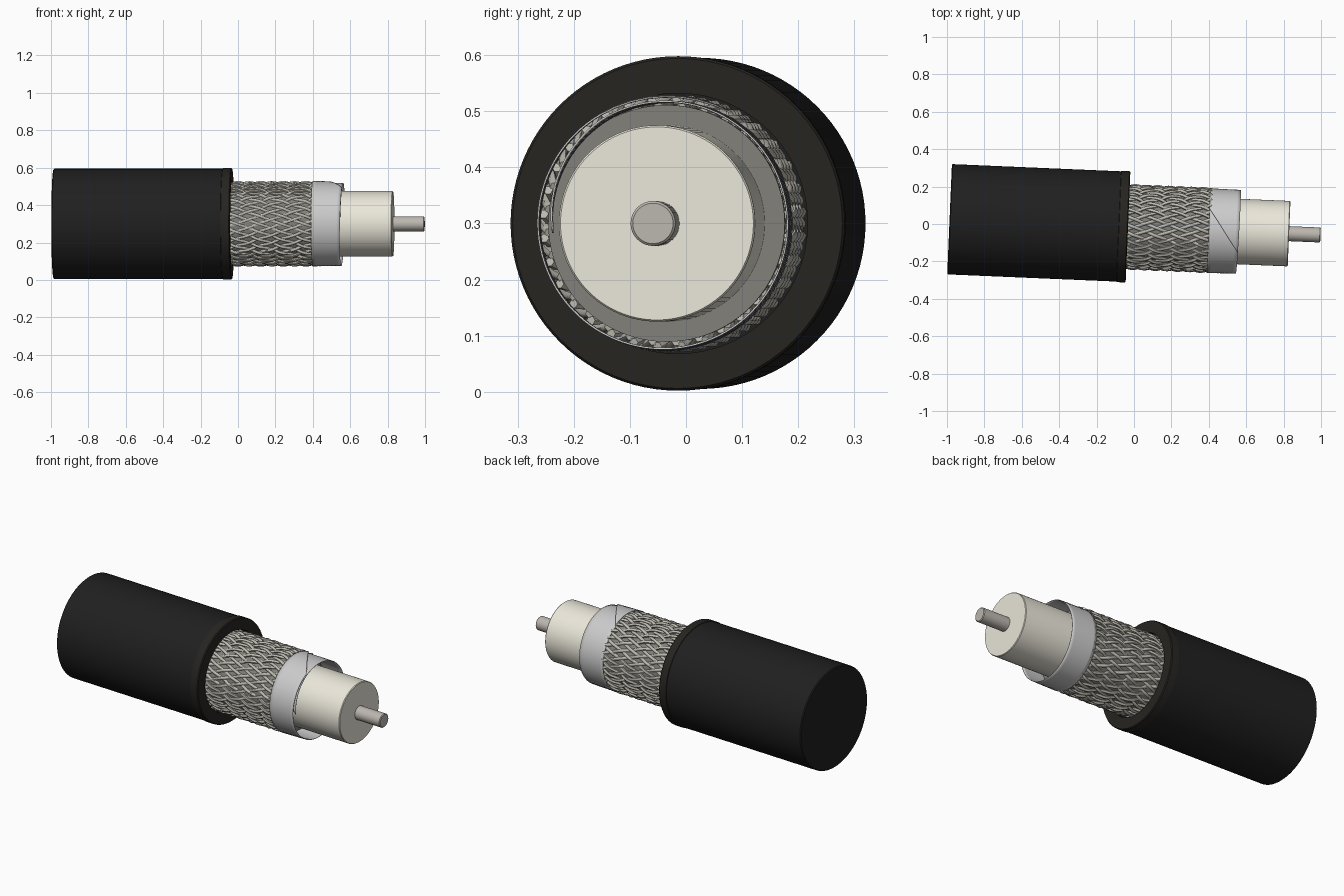
import bpy, bmesh, math
from math import sin, cos, pi, radians
from mathutils import Matrix

if "Cube" in bpy.data.objects:
    bpy.data.objects.remove(bpy.data.objects["Cube"])

# Cable axis runs along local x, then is turned slightly and lifted into place
PLACE = Matrix.Translation((0, -0.0165, 0.3)) @ Matrix.Rotation(-0.0425, 4, 'Z')


def paint(ob, color):
    mat = bpy.data.materials.new(ob.name + "_material")
    mat.diffuse_color = (*color, 1)
    mat.use_nodes = True
    mat.node_tree.nodes["Principled BSDF"].inputs["Base Color"].default_value = mat.diffuse_color
    ob.data.materials.append(mat)


def finish(ob, color, angle=35):
    ob.matrix_world = PLACE
    paint(ob, color)
    bpy.ops.object.select_all(action='DESELECT')
    ob.select_set(True)
    bpy.context.view_layer.objects.active = ob
    bpy.ops.object.shade_smooth_by_angle(angle=radians(angle))


def lathe(name, profile, color, closed=False, sides=96):
    """Spin (x, radius) points round the x axis; open profiles get end caps."""
    bm = bmesh.new()
    rings = [[bm.verts.new((x, r * cos(2 * pi * i / sides), r * sin(2 * pi * i / sides)))
              for i in range(sides)] for x, r in profile]
    pairs = list(zip(rings, rings[1:]))
    if closed:
        pairs.append((rings[-1], rings[0]))
    for a, b in pairs:
        for i in range(sides):
            j = (i + 1) % sides
            bm.faces.new((a[i], a[j], b[j], b[i]))
    if not closed:
        bm.faces.new(rings[0])
        bm.faces.new(rings[-1])
    bmesh.ops.recalc_face_normals(bm, faces=bm.faces)
    me = bpy.data.meshes.new(name)
    bm.to_mesh(me)
    bm.free()
    ob = bpy.data.objects.new(name, me)
    bpy.context.collection.objects.link(ob)
    finish(ob, color)
    return ob


# Outer jacket and the cut collar at its end
lathe("jacket", [(-0.987, 0.290), (-0.982, 0.295), (-0.06, 0.295)], (0.014, 0.014, 0.014))
lathe("jacket_collar", [(-0.085, 0.29), (-0.08, 0.298), (-0.037, 0.298), (-0.032, 0.294),
                        (-0.032, 0.232), (-0.085, 0.232)], (0.02, 0.018, 0.015), closed=True)

# Inner layers
lathe("shield_core", [(-0.08, 0.211), (0.43, 0.211)], (0.22, 0.215, 0.195))
lathe("dielectric", [(0.3, 0.175), (0.826, 0.175), (0.83, 0.172)], (0.83, 0.80, 0.70))
lathe("conductor", [(0.75, 0.04), (0.994, 0.04), (0.998, 0.036)], (0.50, 0.47, 0.43), sides=48)

# Woven braid: opposite helices passing over and under each other
N, R, WAVE, SLOPE = 32, 0.2155, 0.006, 0.35
K = SLOPE / R
X0, X1, STEPS = -0.06, 0.41, 42
cu = bpy.data.curves.new("braid", 'CURVE')
cu.dimensions = '3D'
cu.bevel_depth = 0.0085
cu.bevel_resolution = 1
cu.use_fill_caps = True
for d in (1, -1):
    for i in range(N):
        sp = cu.splines.new('POLY')
        sp.points.add(STEPS)
        for s, p in enumerate(sp.points):
            x = X0 + (X1 - X0) * s / STEPS
            t = 2 * pi * i / N + d * K * x
            r = R + d * WAVE * cos(N * K * x)
            p.co = (x, r * cos(t), r * sin(t), 1)
braid = bpy.data.objects.new("braid", cu)
bpy.context.collection.objects.link(braid)
braid.select_set(True)
bpy.context.view_layer.objects.active = braid
bpy.ops.object.select_all(action='DESELECT')
braid.select_set(True)
bpy.ops.object.convert(target='MESH')
braid = bpy.context.view_layer.objects.active
finish(braid, (0.50, 0.49, 0.43), 60)

# Foil wrap: one loose sheet with a slanted overlapping seam
bm = bmesh.new()
ROWS, COLS, TURN = 8, 120, radians(425)
grid = []
for a in range(ROWS + 1):
    u = a / ROWS
    row = []
    for b in range(COLS + 1):
        v = b / COLS
        t = radians(60 + 60 * u) + TURN * v
        r = 0.228 - 0.004 * u - 0.014 * v ** 3 - 0.012 * max(0, v - 0.85) / 0.15 * u
        x = 0.40 + u * (0.158 + 0.006 * sin(t + 0.6))
        row.append(bm.verts.new((x, r * cos(t), r * sin(t))))
    grid.append(row)
for a in range(ROWS):
    for b in range(COLS):
        bm.faces.new((grid[a][b], grid[a][b + 1], grid[a + 1][b + 1], grid[a + 1][b]))
bmesh.ops.recalc_face_normals(bm, faces=bm.faces)
me = bpy.data.meshes.new("foil_wrap")
bm.to_mesh(me)
bm.free()
foil = bpy.data.objects.new("foil_wrap", me)
bpy.context.collection.objects.link(foil)
mod = foil.modifiers.new("thickness", 'SOLIDIFY')
mod.thickness = 0.003
mod.offset = 0
finish(foil, (0.72, 0.73, 0.71))
